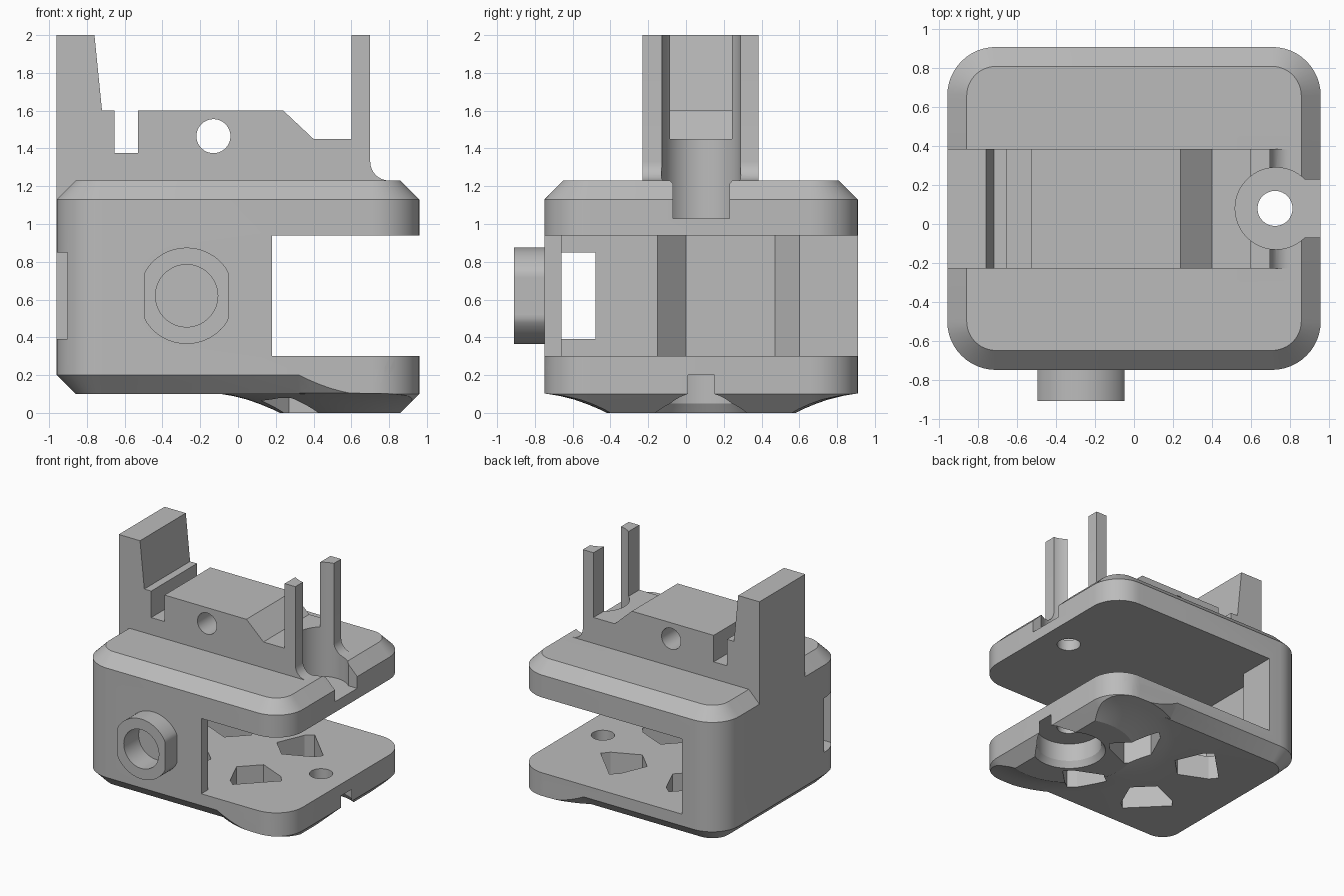
import bpy, bmesh, math

if "Cube" in bpy.data.objects:
    bpy.data.objects.remove(bpy.data.objects["Cube"])

grey = bpy.data.materials.new("plain grey")
grey.diffuse_color = (0.5, 0.5, 0.5, 1)
grey.use_nodes = True
grey.node_tree.nodes["Principled BSDF"].inputs["Base Color"].default_value = grey.diffuse_color
CY = 0.08  # y of the part's centre line


def loft(name, rings):
    """Closed solid through rings of equal point count."""
    bm = bmesh.new()
    loops = [[bm.verts.new(p) for p in ring] for ring in rings]
    n = len(loops[0])
    for a, b in zip(loops, loops[1:]):
        for i in range(n):
            j = (i + 1) % n
            bm.faces.new((a[i], a[j], b[j], b[i]))
    bm.faces.new(loops[0])
    bm.faces.new(loops[-1])
    bmesh.ops.recalc_face_normals(bm, faces=bm.faces)
    me = bpy.data.meshes.new(name)
    bm.to_mesh(me)
    bm.free()
    me.materials.append(grey)
    ob = bpy.data.objects.new(name, me)
    bpy.context.collection.objects.link(ob)
    return ob


def prism(name, pts, lo, hi, axis="z"):
    place = {"z": lambda a, b, t: (a, b, t),
             "y": lambda a, b, t: (a, t, b),
             "x": lambda a, b, t: (t, a, b)}[axis]
    return loft(name, [[place(a, b, t) for a, b in pts] for t in (lo, hi)])


def rect(a0, a1, b0, b1):
    return [(a0, b0), (a1, b0), (a1, b1), (a0, b1)]


def circle(cx, cy, r, n=64):
    return [(cx + r * math.cos(2 * math.pi * i / n),
             cy + r * math.sin(2 * math.pi * i / n)) for i in range(n)]


def lathe(name, cx, cy, profile, n=96):
    return loft(name, [[(x, y, z) for x, y in circle(cx, cy, r, n)] for r, z in profile])


def outline(inset, z, steps=12):
    """Rounded rectangle footprint, corner radius 0.25."""
    pts = []
    for k, (sx, sy) in enumerate([(1, 1), (-1, 1), (-1, -1), (1, -1)]):
        for i in range(steps + 1):
            a = math.pi / 2 * (k + i / steps)
            r = 0.25 - inset
            pts.append((sx * 0.71 + r * math.cos(a), CY + sy * 0.58 + r * math.sin(a), z))
    return pts


def combine(target, other, op):
    m = target.modifiers.new(op, "BOOLEAN")
    m.operation, m.object, m.solver = op, other, "EXACT"
    bpy.context.view_layer.objects.active = target
    bpy.ops.object.modifier_apply(modifier=m.name)
    bpy.data.objects.remove(other, do_unlink=True)


def cut(other):
    combine(body, other, "DIFFERENCE")


# chamfered rounded housing
body = loft("housing", [outline(0.1, 0.1), outline(0, 0.2),
                        outline(0, 1.13), outline(0.1, 1.23)])

# flared foot under the open end, trimmed to the footprint
foot = lathe("flared_foot", 0.72, CY, [(0.5, 0), (0.54, 0.02), (0.60, 0.045), (0.67, 0.07),
                                       (0.75, 0.09), (0.84, 0.105), (0.92, 0.2), (0.92, 0.25)])
combine(foot, loft("foot_trim", [outline(0.1, -0.0), outline(0, 0.1), outline(0, 0.24)]),
        "INTERSECT")
combine(body, foot, "UNION")

# ridge on top with rear post, slot, ramp and front bars
fillet = [(0.80 + 0.1 * math.cos(a), 1.33 + 0.1 * math.sin(a))
          for a in [math.pi * (1 + i / 16) for i in range(9)]]
profile = [(-0.96, 1.0), (-0.96, 2), (-0.76, 2), (-0.72, 1.6), (-0.655, 1.6), (-0.655, 1.375),
           (-0.53, 1.375), (-0.53, 1.6), (0.24, 1.6), (0.40, 1.45), (0.60, 1.45),
           (0.60, 2), (0.70, 2)] + fillet + [(0.80, 1.0)]
combine(body, prism("ridge", profile, -0.23, 0.385, "y"), "UNION")

# flat-sided boss on the front
boss = [(min(max(x, -0.495), -0.05), z) for x, z in circle(-0.272, 0.62, 0.255)]
combine(body, prism("boss", boss, -0.91, -0.70, "y"), "UNION")
cut(prism("boss_bore", circle(-0.272, 0.62, 0.165), -1, -0.71, "y"))

# open chamber between the plates, with a recess in its end wall
cut(prism("chamber", [(1.1, 1.1), (-0.6, 1.1), (-0.6, 0.6), (-0.73, 0.47), (-0.73, 0.0),
                      (-0.58, -0.15), (-0.58, -0.66), (0.18, -0.66), (0.18, -1.1),
                      (1.1, -1.1)], 0.3, 0.94))
cut(prism("side_window", rect(-0.66, -0.48, 0.39, 0.85), -1.1, -0.5, "x"))

# cross hole in the ridge
cut(prism("cross_hole", circle(-0.13, 1.465, 0.09), -0.5, 0.6, "y"))

# keyhole seat between the bars, and the vertical hole through both plates
cut(prism("seat", circle(0.73, CY, 0.21), 1.03, 2.2))
cut(prism("seat_channel", rect(0.73, 1.1, CY - 0.15, CY + 0.15), 1.03, 1.4))
cut(prism("through_hole", circle(0.725, CY, 0.09), -0.2, 1.5))

# countersunk recess in the foot
cut(lathe("foot_recess", 0.72, CY, [(0.28, -0.05), (0.28, 0), (0.25, 0.05), (0.25, 0.2)]))

# four trapezoid openings in the floor
for sx in (-1, 1):
    for sy in (-1, 1):
        corners = [(0.12, 0.27), (0.27, 0.12), (0.50, 0.22), (0.55, 0.28),
                   (0.28, 0.55), (0.22, 0.50)]
        cut(prism("floor_opening", [(sx * x, CY + sy * y) for x, y in corners], -0.2, 0.5))

# smooth curves, keep edges sharp
bpy.ops.object.select_all(action="DESELECT")
body.select_set(True)
bpy.context.view_layer.objects.active = body
bpy.ops.object.shade_smooth_by_angle(angle=math.radians(25))
